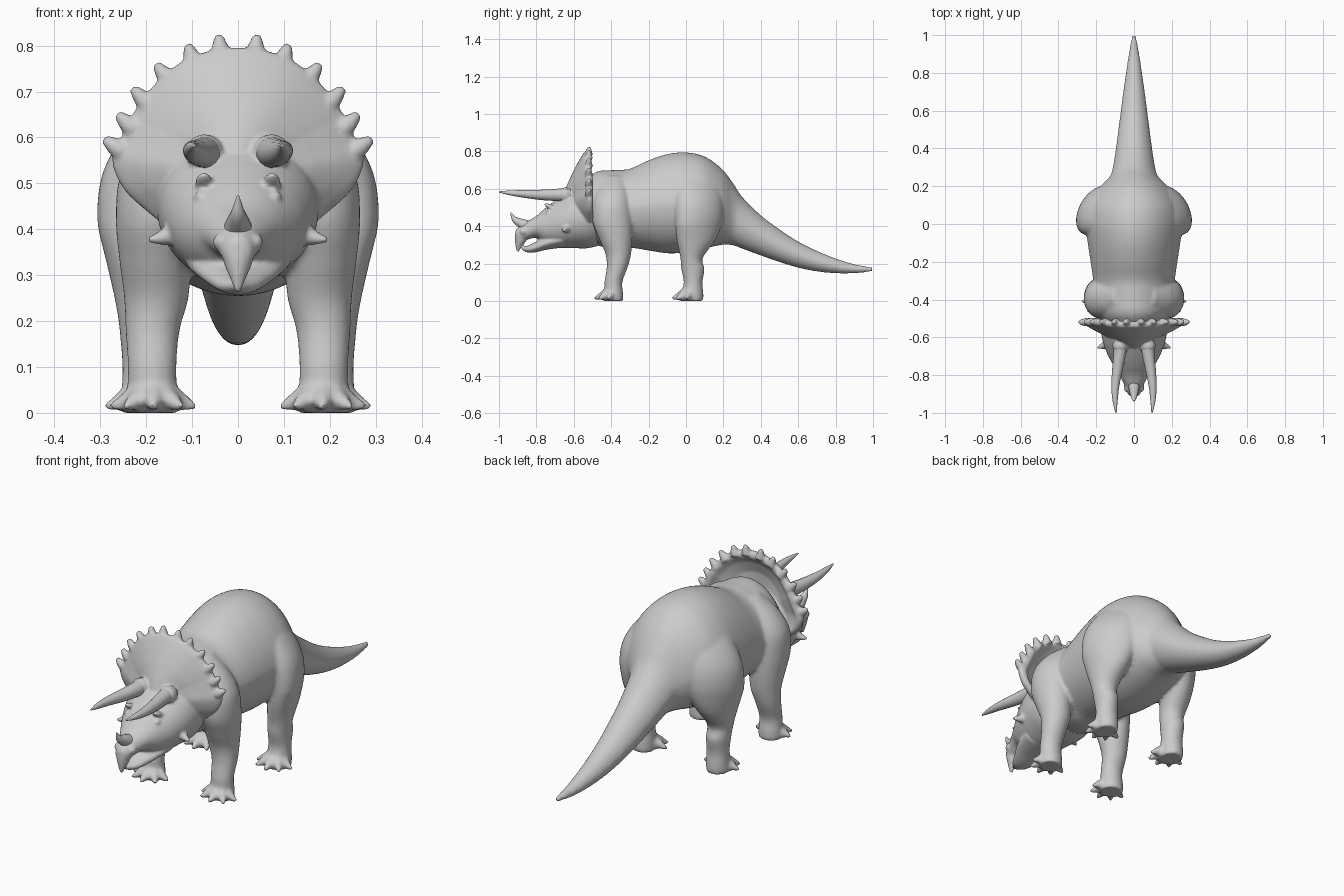
import bpy, bmesh, math
from mathutils import Vector, Matrix

SEG = 64
ANG = [2 * math.pi * i / SEG for i in range(SEG)]


def spline(rows, steps=6, closed=False):
    """Catmull-Rom interpolation of equally long tuples."""
    n, out = len(rows), []
    for i in range(n if closed else n - 1):
        q = [rows[(i + k) % n] if closed else rows[min(max(i + k, 0), n - 1)] for k in (-1, 0, 1, 2)]
        for s in range(steps):
            t = s / steps
            out.append(tuple(0.5 * (2 * b + (c - a) * t + (2 * a - 5 * b + 4 * c - d) * t * t
                                    + (3 * b - a - 3 * c + d) * t ** 3) for a, b, c, d in zip(*q)))
    return out if closed else out + [rows[-1]]


def loft(bm, loops, mirror=False):
    """Skin closed loops of points into a capped solid, optionally on both sides."""
    for sx in ((1, -1) if mirror else (1,)):
        vs = [[bm.verts.new((p[0] * sx, p[1], p[2])) for p in lp] for lp in loops]
        n = len(vs[0])
        for a, b in zip(vs, vs[1:]):
            for i in range(n):
                bm.faces.new((a[i], a[(i + 1) % n], b[(i + 1) % n], b[i]))
        bm.faces.new(vs[0])
        bm.faces.new(vs[-1])


def long_body(bm, rows, ridge=0):
    """Rows of (y, bottom z, top z, half width); ridge narrows the upper half."""
    loft(bm, [[(w * math.cos(a) * (1 - ridge * max(0, math.sin(a))), y,
                (lo + hi) / 2 + (hi - lo) / 2 * math.sin(a)) for a in ANG]
              for y, lo, hi, w in spline(rows)])


def leg(bm, rows, skew=0):
    """Rows of (z, centre x, centre y, radius x, radius y); skew tucks the upper rear inward."""
    loft(bm, [[(x + rx * math.cos(a) - skew * ry * math.sin(a) * min(1, max(0, (z - .2) / .2)),
                y + ry * math.sin(a), z) for a in ANG]
              for z, x, y, rx, ry in spline(rows)], True)


def tube(bm, rows, mirror=True):
    """Tapered tube through rows of (x, y, z, radius)."""
    pts = spline(rows)
    loops = []
    for i, p in enumerate(pts):
        d = Vector(pts[min(i + 1, len(pts) - 1)][:3]) - Vector(pts[max(i - 1, 0)][:3])
        rot = Vector((0, 0, 1)).rotation_difference(d.normalized())
        loops.append([Vector(p[:3]) + rot @ Vector((p[3] * math.cos(a), p[3] * math.sin(a), 0))
                      for a in ANG[::4]])
    loft(bm, loops, mirror)


def ball(bm, centre, size, tilt=0):
    for sx in (1, -1):
        m = (Matrix.Translation((centre[0] * sx, centre[1], centre[2]))
             @ Matrix.Rotation(tilt, 4, 'X') @ Matrix.Diagonal((*size, 1)))
        bmesh.ops.create_uvsphere(bm, u_segments=16, v_segments=10, radius=1, matrix=m)


def finish(bm, name, voxel=0, smooth=3):
    bmesh.ops.recalc_face_normals(bm, faces=bm.faces)
    for f in bm.faces:
        f.smooth = True
    me = bpy.data.meshes.new(name)
    bm.to_mesh(me)
    bm.free()
    ob = bpy.data.objects.new(name, me)
    bpy.context.collection.objects.link(ob)
    if voxel:  # fuse overlapping masses into one skin
        r = ob.modifiers.new("fuse", 'REMESH')
        r.mode, r.voxel_size, r.use_smooth_shade = 'VOXEL', voxel, True
        s = ob.modifiers.new("soften", 'SMOOTH')
        s.factor, s.iterations = 0.5, smooth


# Torso and tail
bm = bmesh.new()
long_body(bm, [(-.56, .36, .62, .12), (-.48, .30, .69, .19), (-.38, .28, .70, .213), (-.3, .285, .707, .216),
               (-.2, .27, .752, .23), (-.1, .255, .785, .245), (0, .26, .794, .255), (.1, .28, .772, .24),
               (.19, .30, .708, .185), (.25, .298, .632, .129), (.3, .28, .557, .112), (.4, .243, .458, .096),
               (.5, .208, .383, .083), (.6, .178, .318, .07), (.7, .158, .268, .057), (.8, .148, .228, .043),
               (.9, .148, .197, .028), (1, .158, .18, .01)], .14)
# Hind legs
leg(bm, [(0, .2, .03, .054, .063), (.04, .2, .033, .054, .06), (.1, .2, .038, .052, .05),
         (.17, .203, .037, .054, .062), (.23, .207, .03, .058, .06), (.33, .21, .055, .074, .105),
         (.43, .207, .07, .091, .127), (.53, .184, .07, .1, .13), (.62, .135, .06, .095, .12),
         (.7, .08, .04, .07, .09), (.74, .045, .03, .045, .06)], .32)
# Front legs
leg(bm, [(0, .187, -.388, .055, .053), (.04, .187, -.386, .055, .05), (.1, .187, -.388, .053, .048),
         (.18, .186, -.368, .059, .056), (.25, .178, -.362, .07, .068), (.33, .18, -.375, .078, .088),
         (.42, .18, -.392, .086, .105), (.52, .168, -.395, .088, .1), (.6, .12, -.39, .082, .085),
         (.67, .06, -.38, .055, .06)])
# Toes spread around the front of each foot
for cx, cy in ((.195, .02), (.184, -.395)):
    for deg in (-80, -42, 0, 42, 80):
        dx, dy = math.sin(math.radians(deg)), -math.cos(math.radians(deg))
        tube(bm, [(cx + dx * r, cy + dy * r, z, w) for r, z, w in
                  ((.02, .045, .028), (.052, .03, .022), (.076, .019, .015), (.097, .013, .006))])
finish(bm, "body", .0085, 6)

# Head: skull, jaw, beak and cheeks
bm = bmesh.new()
long_body(bm, [(-.913, .335, .37, .012), (-.9, .315, .39, .032), (-.85, .328, .425, .052),
               (-.8, .336, .455, .078), (-.75, .30, .498, .108), (-.68, .285, .55, .145),
               (-.6, .283, .6, .17), (-.52, .283, .62, .175), (-.42, .31, .64, .15)])
long_body(bm, [(-.872, .268, .29, .014), (-.84, .258, .298, .042), (-.8, .261, .318, .064),
               (-.74, .275, .35, .094), (-.66, .285, .38, .115)])
tube(bm, [(0, -.875, .37, .036), (0, -.885, .33, .032), (0, -.895, .295, .018), (0, -.9, .264, .006)], False)
tube(bm, [(.12, -.63, .4, .036), (.15, -.64, .387, .023), (.173, -.648, .38, .014), (.197, -.655, .377, .005)])
ball(bm, (.074, -.715, .497), (.02, .05, .014), -.5)     # brow ridge
ball(bm, (.08, -.735, .47), (.016, .018, .014))          # eye
ball(bm, (.035, -.868, .372), (.02, .022, .02))          # nostril swelling
ball(bm, (.073, -.645, .567), (.042, .04, .04))          # horn collar

# Frill: shield outline lofted from the face out to the rim, then into a dished back
half = [(.06, .79), (.12, .767), (.17, .728), (.22, .668), (.255, .6), (.275, .55), (.25, .488),
        (.2, .44), (.155, .405), (.09, .36)]
outline = spline([(0, .797)] + half + [(0, .34)] + [(-x, z) for x, z in reversed(half)], 4, True)
C = .52
layers = [(.1, -.645), (.35, -.618), (.6, -.587), (.8, -.558), (.93, -.537), (.99, -.525), (1, -.512),
          (.975, -.5), (.9, -.496), (.8, -.515), (.6, -.535), (.1, -.54)]
loft(bm, [[(x * s, y - .02 * max(0, z - .65) / .15, C + (z - C) * s) for x, z in outline]
          for s, y in layers])

# Frill spikes, growing out of the rim
for bx, bz, tx, tz in ((.037, .775, .042, .823), (.095, .757, .11, .803), (.147, .719, .179, .76),
                       (.195, .67, .23, .708), (.228, .618, .263, .651), (.253, .57, .292, .597)):
    tube(bm, [(bx, -.52, bz, .023), ((bx + tx) / 2, -.52, (bz + tz) / 2, .018), (tx, -.517, tz, .009)])
finish(bm, "head_and_frill", .006, 3)

# Brow horns
bm = bmesh.new()
tube(bm, [(.07, -.62, .568, .037), (.076, -.69, .567, .033), (.088, -.77, .567, .028), (.099, -.86, .572, .021),
          (.1, -.94, .578, .013), (.095, -1, .583, .003)])
finish(bm, "brow_horns")

# Nose horn
bm = bmesh.new()
tube(bm, [(0, -.835, .39, .036), (0, -.875, .412, .027), (0, -.915, .435, .016), (0, -.937, .472, .003)], False)
finish(bm, "nose_horn")
